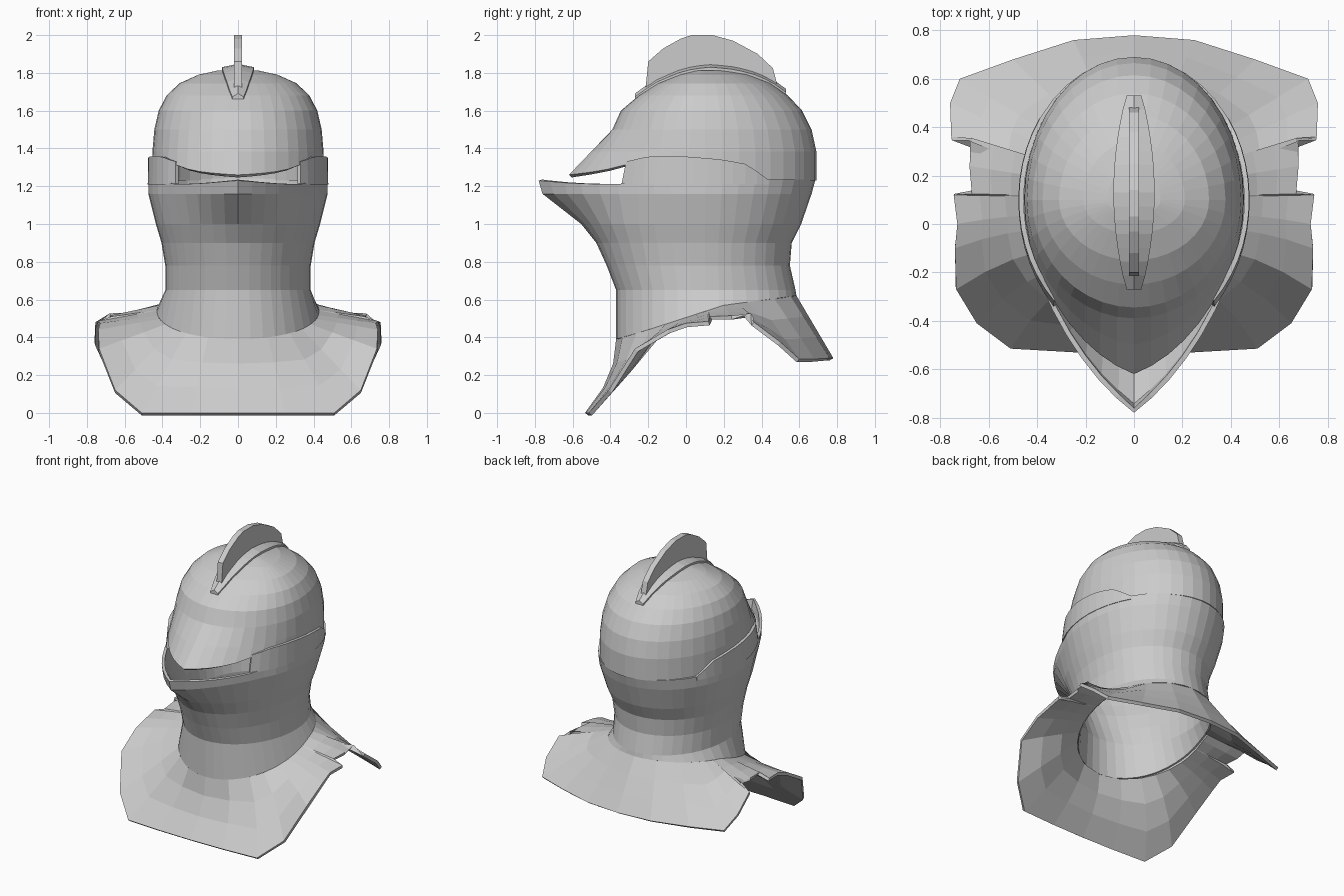
import bpy, bmesh
from math import sin, cos, pi, atan2, radians

if "Cube" in bpy.data.objects:
    bpy.data.objects.remove(bpy.data.objects["Cube"])

N = 40      # sides of the helmet rings
YC = 0.1    # y of the ring centres


def interp(pts, v):
    """Piecewise linear lookup."""
    if v <= pts[0][0]:
        return pts[0][1]
    for (a, p), (b, q) in zip(pts, pts[1:]):
        if v <= b:
            return p + (q - p) * (v - a) / (b - a)
    return pts[-1][1]


def ring_point(t, z, a, yf, yb, spike=0.0):
    """Egg-shaped ring with an optional pointed front; t = 0 is the front."""
    x = a * sin(t)
    c = cos(t)
    if c > 0:
        y = YC + (yf - YC) * c - spike * max(0, 1 - abs(x) / 0.38)
    else:
        y = YC - (yb - YC) * c
    return (x, y, interp(z, y) if isinstance(z, list) else z)


def ring(*args):
    return [ring_point(2 * pi * i / N, *args) for i in range(N)]


def loft(name, rows, closed=True, cap=None, thick=0.0, ends=False):
    """Skin rows of points, listed bottom to top; cap is a top pole."""
    bm = bmesh.new()
    vs = [[bm.verts.new(p) for p in row] for row in rows]
    n = len(rows[0])
    for lo, hi in zip(vs, vs[1:]):
        for i in range(n if closed else n - 1):
            j = (i + 1) % n
            bm.faces.new((lo[i], lo[j], hi[j], hi[i]))
    if cap:
        pole = bm.verts.new(cap)
        for i in range(n):
            bm.faces.new((vs[-1][i], vs[-1][(i + 1) % n], pole))
    if ends:
        bm.faces.new(vs[0])
        bm.faces.new(vs[-1])
        bmesh.ops.recalc_face_normals(bm, faces=bm.faces)
    me = bpy.data.meshes.new(name)
    bm.to_mesh(me)
    bm.free()
    ob = bpy.data.objects.new(name, me)
    bpy.context.collection.objects.link(ob)
    if thick:
        m = ob.modifiers.new("thickness", 'SOLIDIFY')
        m.thickness = thick
        m.offset = -1
    return ob


# Skull dome with a pointed brow; its lower edge dips at the beak and the back
brow_edge = [(-0.62, 1.26), (-0.5, 1.275), (-0.36, 1.3), (-0.28, 1.33),
             (0.25, 1.31), (0.43, 1.23)]
dome = [(brow_edge, 0.455, -0.48, 0.69, 0.14),
        (1.385, 0.453, -0.44, 0.69, 0.06),
        (1.5, 0.443, -0.39, 0.665),
        (1.6, 0.42, -0.345, 0.615),
        (1.68, 0.378, -0.25, 0.54),
        (1.745, 0.31, -0.15, 0.45),
        (1.79, 0.21, -0.04, 0.34),
        (1.812, 0.11, 0.04, 0.23)]
loft("skull_dome", [ring(*r) for r in dome], cap=(0, 0.13, 1.82), thick=0.02)

# Chin guard and neck, flaring to a pointed rim below the eye slit
neck_foot = [(-0.37, 0.39), (-0.2, 0.44), (0.2, 0.57), (0.58, 0.62)]
rim = [(-0.78, 1.23), (-0.6, 1.215), (-0.38, 1.21), (-0.1, 1.235)]
neck = [(neck_foot, 0.43, -0.37, 0.585),
        (0.65, 0.385, -0.37, 0.58),
        (0.78, 0.385, -0.42, 0.55),
        (0.9, 0.405, -0.455, 0.56, 0.02),
        (1.0, 0.435, -0.485, 0.61, 0.07),
        (1.16, 0.475, -0.5, 0.665, 0.26),
        (rim, 0.475, -0.5, 0.685, 0.28)]
loft("chin_and_neck_guard", [ring(*r) for r in neck], thick=0.02)

# Side plates closing the ends of the eye slit
plate_top = [(-0.34, 1.325), (-0.2, 1.358), (0.0, 1.358), (0.2, 1.34),
             (0.33, 1.315), (0.43, 1.235)]
angles = [radians(44 + 81 * i / 12) for i in range(13)]
plate = [[ring_point(t, 1.21, 0.478, -0.51, 0.685, 0.02) for t in angles],
         [ring_point(t, plate_top, 0.476, -0.48, 0.685) for t in angles]]
ob = loft("side_plates", plate, closed=False, thick=0.02)
ob.modifiers.new("mirror", 'MIRROR')

# Shoulder mantle: half outline from front centre to back centre
outline = [(0, -0.535, 0), (0.25, -0.53, 0), (0.51, -0.515, 0.0),
           (0.65, -0.41, 0.12), (0.735, -0.27, 0.34), (0.74, -0.1, 0.44),
           (0.73, 0, 0.475), (0.745, 0.12, 0.485), (0.67, 0.125, 0.51),
           (0.68, 0.24, 0.515), (0.67, 0.355, 0.51), (0.755, 0.36, 0.48),
           (0.76, 0.5, 0.375), (0.72, 0.6, 0.285), (0.5, 0.68, 0.285),
           (0.25, 0.76, 0.29), (0, 0.78, 0.29)]
outline += [(-x, y, z) for x, y, z in outline[-2:0:-1]]
rows = []
for s in (1, 0.66, 0.33, 0):
    row = []
    for x, y, z in outline:
        t = atan2(x, YC - y)
        p = ring_point(t, *neck[0])
        dip = 0.045 * max(0, cos(t)) * sin(pi * s)
        row.append((p[0] + (x - p[0]) * s, p[1] + (y - p[1]) * s + dip,
                    p[2] + (z - p[2]) * s))
    rows.append(row)
loft("shoulder_mantle", rows, thick=0.022)

# Lens-shaped crest base following the ridge of the dome
ridge = [(r[2], r[0]) for r in dome[1:]] + [(0.13, 1.82)]
ridge += [(r[3], r[0]) for r in dome[:1:-1]]
base = []
for i in range(15):
    u = i / 14
    y = -0.27 + 0.8 * u
    z = interp(ridge, y)
    w = 0.03 + 0.055 * max(0, sin(pi * u)) ** 0.8
    base.append([(w, y, z - 0.03), (w, y, z + 0.01), (0, y, z + 0.028),
                 (-w, y, z + 0.01), (-w, y, z - 0.03)])
loft("crest_base", base, ends=True)

# Upright crest fin
fin = [(-0.22, 1.66), (-0.2, 1.86), (-0.12, 1.93), (-0.03, 1.98), (0.03, 2.0),
       (0.14, 2.0), (0.25, 1.97), (0.38, 1.9), (0.46, 1.825), (0.485, 1.73),
       (0.13, 1.78)]
loft("crest_fin", [[(x, y, z) for y, z in fin] for x in (-0.02, 0.02)], ends=True)
